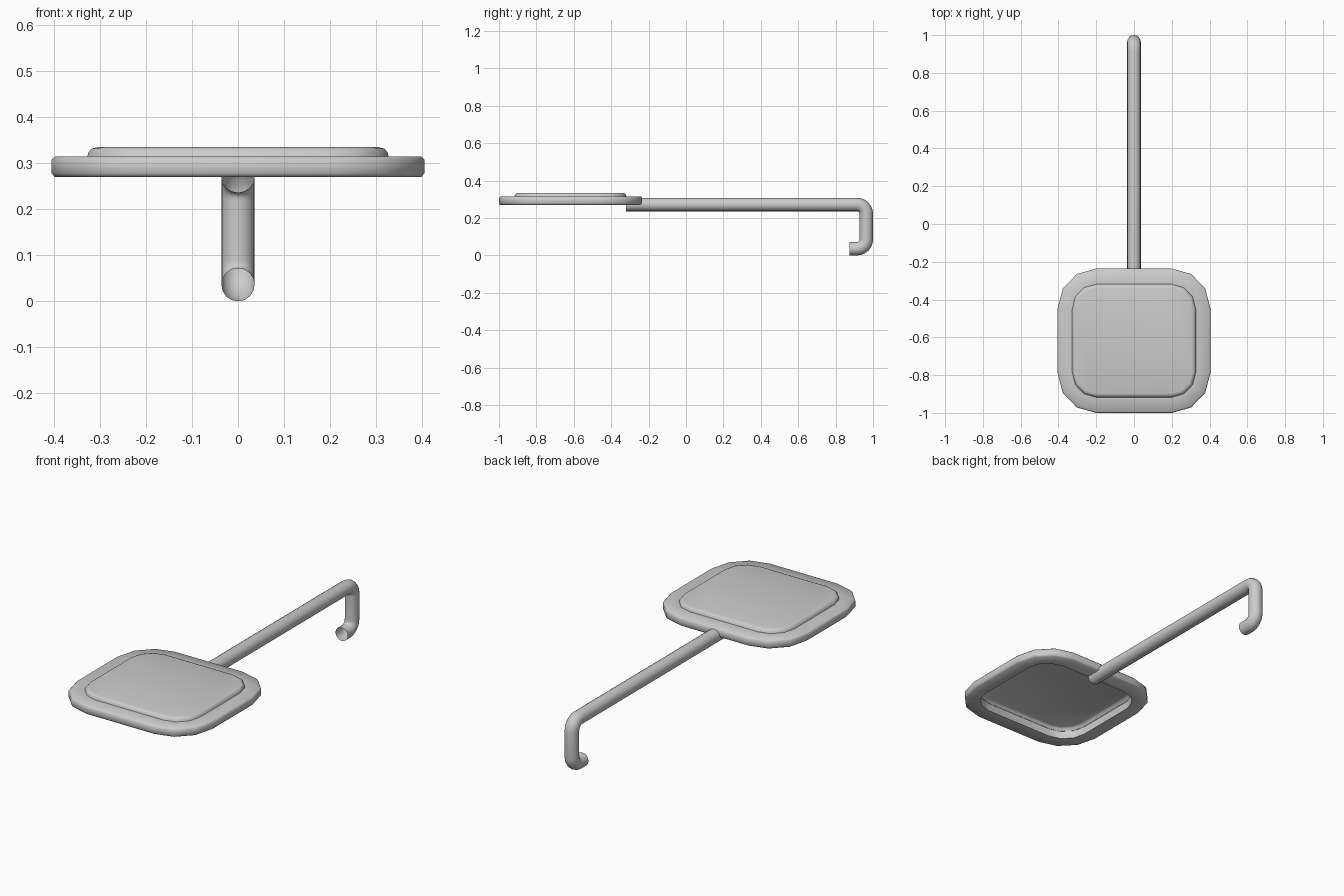
import bpy, bmesh
from math import sin, cos, pi, radians

if "Cube" in bpy.data.objects:
    bpy.data.objects.remove(bpy.data.objects["Cube"])

CY = -0.618   # centre of the plate along y


def outline(hx, hy, z):
    """Rounded rectangle with three-segment corners."""
    cx, cy = 0.2, 0.168
    pts = []
    for q, (sx, sy) in enumerate([(1, 1), (-1, 1), (-1, -1), (1, -1)]):
        for i in range(4):
            a = q * pi / 2 + i * pi / 6
            pts.append((sx * cx + (hx - cx) * cos(a),
                        CY + sy * cy + (hy - cy) * sin(a), z))
    return pts


def loft(name, loops, closed=False, angle=60):
    bm = bmesh.new()
    rings = [[bm.verts.new(p) for p in outline(*l)] for l in loops]
    pairs = list(zip(rings, rings[1:]))
    if closed:
        pairs.append((rings[-1], rings[0]))
    for a, b in pairs:
        n = len(a)
        for i in range(n):
            j = (i + 1) % n
            bm.faces.new((a[i], a[j], b[j], b[i]))
    if not closed:
        bm.faces.new(rings[0])
        bm.faces.new(rings[-1])
    bmesh.ops.recalc_face_normals(bm, faces=bm.faces)
    me = bpy.data.meshes.new(name)
    bm.to_mesh(me)
    bm.free()
    ob = bpy.data.objects.new(name, me)
    bpy.context.collection.objects.link(ob)
    finish(ob, angle)
    return ob


def finish(ob, angle):
    bpy.ops.object.select_all(action='DESELECT')
    ob.select_set(True)
    bpy.context.view_layer.objects.active = ob
    if ob.type == 'CURVE':
        bpy.ops.object.convert(target='MESH')
    bpy.ops.object.shade_smooth_by_angle(angle=radians(angle))


# frame around the plate, with an open recess underneath
loft("plate_frame", [
    (0.326, 0.296, 0.27), (0.398, 0.375, 0.27), (0.405, 0.382, 0.278),
    (0.405, 0.382, 0.308), (0.398, 0.375, 0.315), (0.326, 0.296, 0.315),
], closed=True)

# raised thin panel with a rounded rim
loft("plate_panel", [
    (0.306, 0.278, 0.329), (0.316, 0.288, 0.325), (0.324, 0.294, 0.312),
    (0.328, 0.300, 0.312), (0.325, 0.297, 0.324), (0.318, 0.290, 0.332),
    (0.306, 0.278, 0.335),
], angle=50)


# bent tube handle ending in a hook
def bend(cy, cz, r, a0, a1, n=6):
    for i in range(n + 1):
        a = radians(a0 + (a1 - a0) * i / n)
        yield (0, cy + r * cos(a), cz + r * sin(a))


R, B = 0.036, 0.05
path = [(0, -0.32, 0.272)]
path += bend(0.964 - B, 0.272 - B, B, 90, 0)
path += bend(0.964 - B, R + B, B, 0, -90)
path.append((0, 0.875, R))

cu = bpy.data.curves.new("handle_tube", 'CURVE')
cu.dimensions = '3D'
cu.bevel_depth = R
cu.bevel_resolution = 6
sp = cu.splines.new('POLY')
sp.points.add(len(path) - 1)
for p, co in zip(sp.points, path):
    p.co = (*co, 1)
tube = bpy.data.objects.new("handle_tube", cu)
bpy.context.collection.objects.link(tube)
finish(tube, 60)
